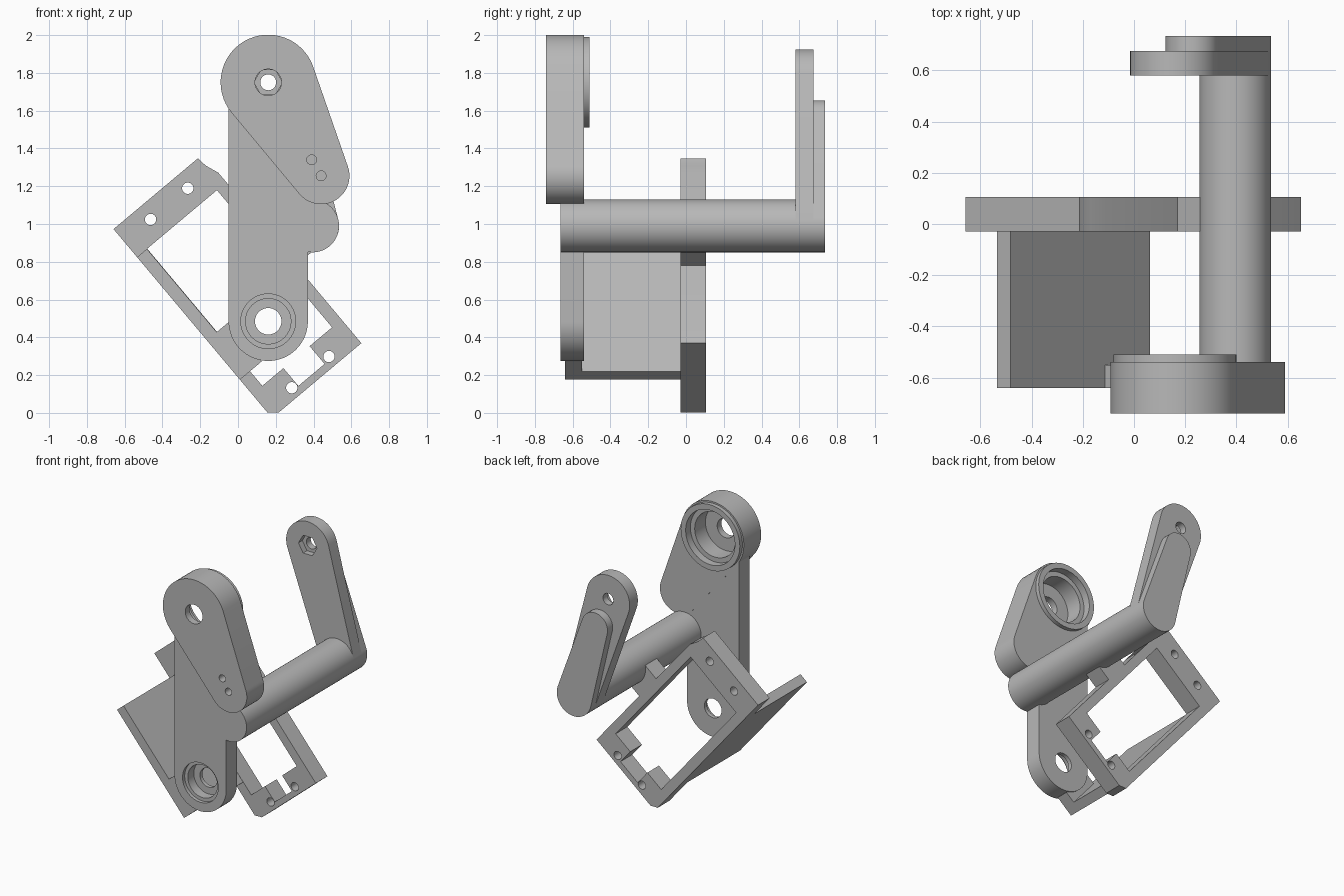
import bpy, bmesh, math
from mathutils import Vector

cube = bpy.data.objects.get("Cube")
if cube:
    bpy.data.objects.remove(cube, do_unlink=True)

grey = bpy.data.materials.new("plain grey")
grey.use_nodes = True
grey.diffuse_color = (0.48, 0.48, 0.48, 1)
grey.node_tree.nodes["Principled BSDF"].inputs["Base Color"].default_value = (0.48, 0.48, 0.48, 1)


def prism(name, outline, y0, y1):
    """Extrude an (x, z) outline from y0 to y1."""
    bm = bmesh.new()
    face = bm.faces.new([bm.verts.new((x, y0, z)) for x, z in outline])
    new = bmesh.ops.extrude_face_region(bm, geom=[face])["geom"]
    bmesh.ops.translate(bm, vec=(0, y1 - y0, 0),
                        verts=[v for v in new if isinstance(v, bmesh.types.BMVert)])
    bmesh.ops.recalc_face_normals(bm, faces=bm.faces)
    mesh = bpy.data.meshes.new(name)
    bm.to_mesh(mesh)
    bm.free()
    mesh.materials.append(grey)
    obj = bpy.data.objects.new(name, mesh)
    bpy.context.collection.objects.link(obj)
    return obj


def circle(c, r, n=64):
    return [(c[0] + r * math.cos(2 * math.pi * i / n),
             c[1] + r * math.sin(2 * math.pi * i / n)) for i in range(n)]


def capsule(a, ra, b, rb, n=32):
    """Outline of two circles joined by their outer tangents."""
    d = Vector(b) - Vector(a)
    heading = math.atan2(d.y, d.x)
    tilt = math.acos((ra - rb) / d.length)
    pts = []
    for c, r, start, sweep in ((b, rb, heading - tilt, 2 * tilt),
                               (a, ra, heading + tilt, 2 * (math.pi - tilt))):
        for i in range(n + 1):
            t = start + sweep * i / n
            pts.append((c[0] + r * math.cos(t), c[1] + r * math.sin(t)))
    return pts


def cut(obj, outline, y0, y1):
    cutter = prism("cutter", outline, y0, y1)
    cutter.hide_render = True
    mod = obj.modifiers.new("cut", "BOOLEAN")
    mod.operation = "DIFFERENCE"
    mod.solver = "EXACT"
    mod.object = cutter
    bpy.context.view_layer.objects.active = obj
    bpy.ops.object.modifier_apply(modifier=mod.name)
    bpy.data.objects.remove(cutter, do_unlink=True)


# Tilted axes of the motor bracket: u runs down its length, v across it
TILT = math.radians(50)


def tilted(points):
    c, s = math.cos(TILT), math.sin(TILT)
    return [(-0.659 + c * u + s * v, 0.973 - s * u + c * v) for u, v in points]


def box(u0, u1, v0, v1):
    return tilted([(u0, v0), (u1, v0), (u1, v1), (u0, v1)])


UPPER, LOWER, ROD, TIP = (0.16, 1.75), (0.16, 0.485), (0.395, 0.99), (0.44, 1.255)
parts = []

# Upper arm with its bearing rim
upper_arm = prism("upper_arm", capsule(UPPER, 0.252, TIP, 0.15), -0.74, -0.54)
bearing_rim = prism("bearing_rim", circle(UPPER, 0.24), -0.56, -0.51)
# Straight link down to the lower pivot
link = prism("lower_link", capsule(UPPER, 0.21, LOWER, 0.21), -0.665, -0.541)
for part in (upper_arm, bearing_rim, link):
    cut(part, circle(UPPER, 0.2), -0.565, -0.4)
    cut(part, circle(UPPER, 0.165), -0.69, -0.4)
    parts.append(part)
cut(upper_arm, circle(UPPER, 0.07), -0.8, -0.4)
for spot in ((0.39, 1.34), TIP):
    cut(upper_arm, circle(spot, 0.026, 24), -0.8, -0.68)

# Stepped seat in the lower pivot
for radius, depth in ((0.145, -0.64), (0.12, -0.57), (0.07, -0.4)):
    cut(link, circle(LOWER, radius), -0.8, depth)

# Cross rod and rear arm
parts.append(prism("cross_rod", circle(ROD, 0.14), -0.665, 0.735))
rear_arm = prism("rear_arm", capsule(UPPER, 0.175, ROD, 0.14), 0.58, 0.675)
cut(rear_arm, circle(UPPER, 0.042, 32), 0.5, 0.8)
cut(rear_arm, circle(UPPER, 0.075, 6), 0.5, 0.625)
parts.append(rear_arm)
parts.append(prism("rear_arm_rib", capsule((0.228, 1.55), 0.105, ROD, 0.14), 0.67, 0.735))

# Motor frame: opening with a cable slot, and four screw holes
frame = prism("motor_frame", tilted([
    (0, 0), (1.269, 0), (1.306, 0.046), (1.306, 0.617),
    (0.128, 0.617), (0.056, 0.59), (0, 0.583)]), -0.03, 0.105)
cut(frame, tilted([
    (0.194, 0.07), (1.142, 0.07), (1.142, 0.216), (1.265, 0.216),
    (1.265, 0.397), (1.142, 0.397), (1.142, 0.552), (0.194, 0.552)]), -0.2, 0.3)
for u in (0.087, 1.25):
    for v in (0.183, 0.44):
        cut(frame, circle(tilted([(u, v)])[0], 0.03, 32), -0.2, 0.3)
parts.append(frame)

# Side plate and the blocks that tie the frame to the link and rod
parts.append(prism("side_plate", box(0.194, 1.041, 0, 0.068), -0.64, -0.02))
parts.append(prism("link_block", box(0.769, 1.041, 0.03, 0.15), -0.64, -0.55))
parts.append(prism("rod_block", box(0.554, 0.768, 0.6, 0.75), -0.03, 0.105))

# Smooth the round walls, keep the edges crisp
bpy.ops.object.select_all(action="DESELECT")
for part in parts:
    part.select_set(True)
bpy.context.view_layer.objects.active = parts[0]
bpy.ops.object.shade_smooth_by_angle(angle=math.radians(25))
